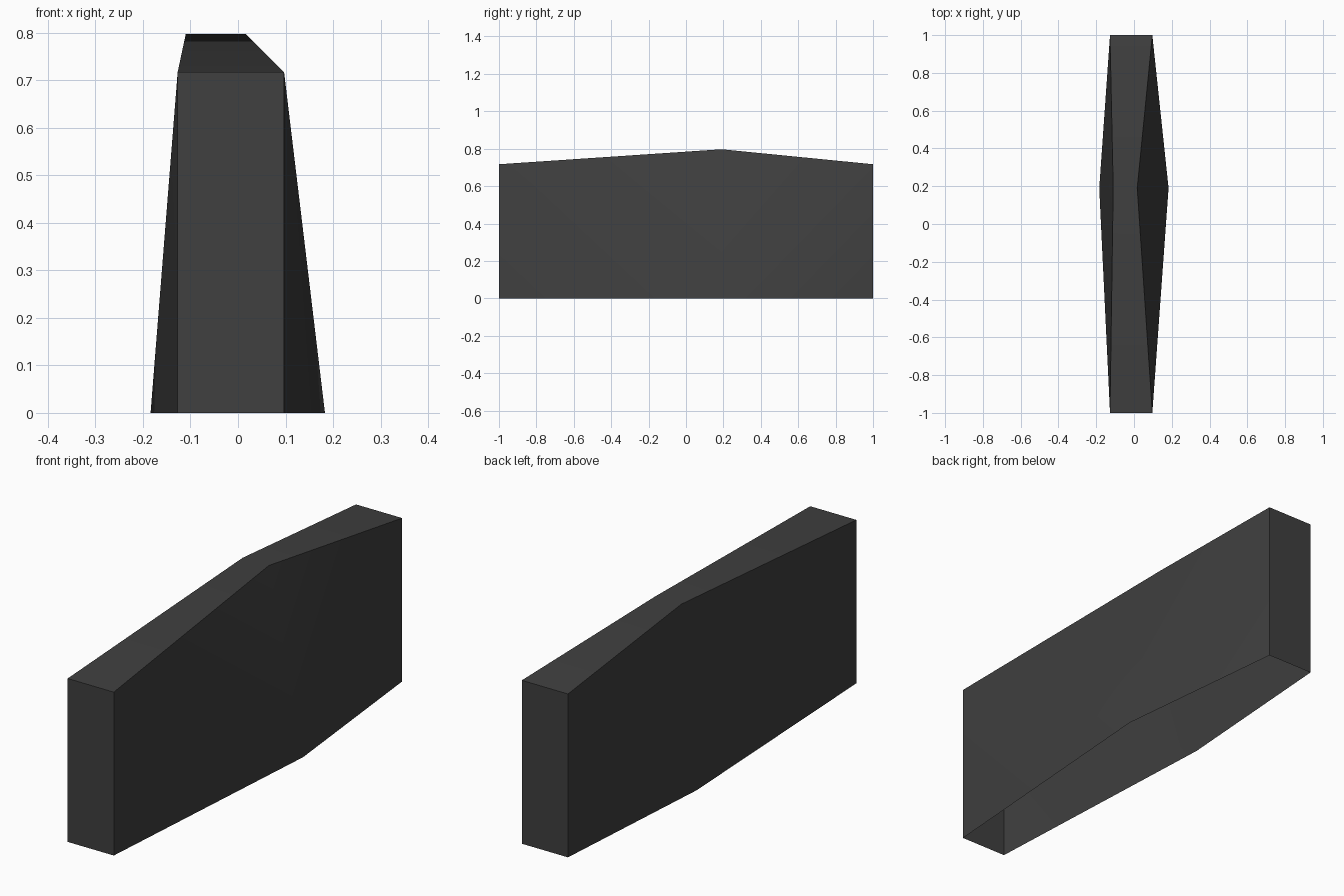
import bpy
import bmesh
import math

cube = bpy.data.objects.get("Cube")
if cube:
    bpy.data.objects.remove(cube, do_unlink=True)

# Single dark grey finish
grey = bpy.data.materials.new("dark_grey")
grey.use_nodes = True
colour = (0.05, 0.05, 0.05, 1)
grey.diffuse_color = colour
grey.node_tree.nodes["Principled BSDF"].inputs["Base Color"].default_value = colour

bm = bmesh.new()


def section(y, low, high, height):
    """Cross-section: (-x, +x) widths at the base and at the top."""
    base = [bm.verts.new((x, y, 0)) for x in low]
    top = [bm.verts.new((x, y, height)) for x in high]
    return base, top


# Plain end sections and a tapered, raised middle section
end = (-0.127, 0.097)
front = section(-1, end, end, 0.717)
middle = section(0.19, (-0.184, 0.183), (-0.11, 0.017), 0.797)
back = section(1, end, end, 0.717)

for base, top in (front, back):
    # End wall and sloping roof; the underside stays open
    bm.faces.new((base[0], base[1], top[1], top[0]))
    bm.faces.new((top[0], top[1], middle[1][1], middle[1][0]))
    # Twisted side walls, folded from the middle base to the end top
    for s in (0, 1):
        bm.faces.new((base[s], middle[0][s], top[s]))
        bm.faces.new((middle[0][s], middle[1][s], top[s]))

bmesh.ops.recalc_face_normals(bm, faces=bm.faces)
mesh = bpy.data.meshes.new("shell")
bm.to_mesh(mesh)
bm.free()
mesh.materials.append(grey)

shell = bpy.data.objects.new("shell", mesh)
bpy.context.collection.objects.link(shell)
bpy.ops.object.select_all(action='DESELECT')
shell.select_set(True)
bpy.context.view_layer.objects.active = shell
bpy.ops.object.shade_smooth_by_angle(angle=math.radians(30))
